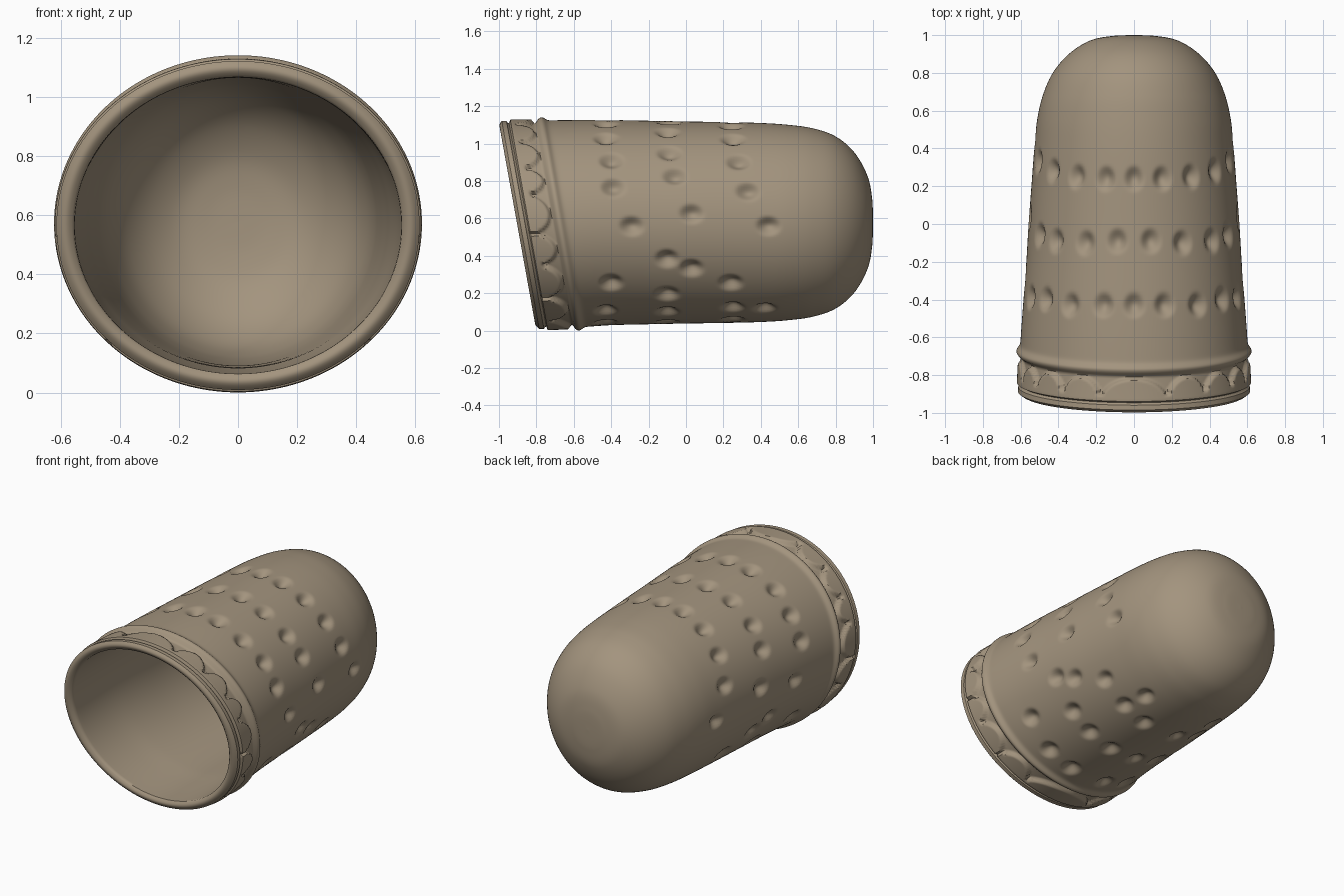
import bpy
from math import sin, cos, pi, radians, sqrt, exp, ceil

cube = bpy.data.objects.get("Cube")
if cube:
    bpy.data.objects.remove(cube, do_unlink=True)

SEG = 288
SLANT = 0.18

clay = bpy.data.materials.new("warm_grey_clay")
clay.use_nodes = True
clay.diffuse_color = (0.367, 0.296, 0.209, 1)
clay.node_tree.nodes["Principled BSDF"].inputs["Base Color"].default_value = clay.diffuse_color

# Outline from open end to closed tip: position along the axis, half width, half height
OUTLINE = [(-.885, .614, .556), (-.65, .603, .552), (-.4, .585, .548), (-.2, .57, .544),
           (0, .558, .54), (.2, .543, .537), (.4, .528, .532), (.55, .513, .522),
           (.68, .483, .503), (.8, .43, .46), (.9, .345, .375), (.97, .235, .25),
           (.995, .12, .13), (1, .004, .004)]

# Dimples on one half: angle from the top in degrees, position along the axis
DIMPLES = [(0, .24), (16, .24), (34, .25), (53, .28), (72, .33), (92, .44), (127, .24),
           (148, .25), (150, .42), (166, .25),
           (9, -.09), (27, -.1), (47, -.09), (63, -.06), (85, .03), (111, -.1), (117, .03),
           (135, -.1), (152, -.1), (170, -.1),
           (0, -.43), (16, -.43), (35, -.43), (53, -.4), (70, -.39), (92, -.29),
           (126, -.4), (149, -.43), (167, -.43)]

# Angles where neighbouring scallops of the border meet
SCALLOPS = [-17, 17, 38, 57, 73, 95, 113, 135, 157, 203]


def smooth(t):
    t = min(1, max(0, t))
    return t * t * (3 - 2 * t)


def spline(points, step):
    """Catmull-Rom curve through the points, sampled by length."""
    out = []
    for i in range(len(points) - 1):
        a, b = points[max(i - 1, 0)], points[i]
        c, d = points[i + 1], points[min(i + 2, len(points) - 1)]
        n = max(2, ceil(sqrt(sum((q - p) ** 2 for p, q in zip(b, c))) / step))
        for k in range(n):
            t = k / n
            out.append([q + t / 2 * (r - p + t * (2 * p - 5 * q + 4 * r - s
                        + t * (3 * q - p - 3 * r + s))) for p, q, r, s in zip(a, b, c, d)])
    return out + [list(points[-1])]


def relief(s, y, angle):
    """Height of the border, bead and dimples at a place on the wall."""
    deg = abs(angle) * 180 / pi
    h = 0.018 * exp(-((s + .672) / .022) ** 2)
    if s < -.62:
        # recessed band behind the lip, with raised scallops
        h -= .016 * smooth((s + .86) / .012) * smooth((-.69 - s) / .02)
        for a, b in zip(SCALLOPS, SCALLOPS[1:]):
            if a <= deg < b:
                u = (2 * deg - a - b) / (b - a)
                edge = -.835 + .125 * sqrt(max(0, 1 - u * u))
                h += .024 * smooth((edge - s) / .02) * smooth((s + .85) / .012)
        return h
    for a, pos in DIMPLES:
        dy = (y - pos) / .075
        if abs(dy) < 1:
            d = dy * dy + ((deg - a) * pi / 180 * .55 / .06) ** 2
            if d < 1:
                h -= .036 * (1 - d) ** 2
    return h


def loft(name, rings, relief_fn=None):
    """Skin of elliptical rings about the y axis, closed at the last ring."""
    verts, faces = [], []
    for s, rx, rz in rings:
        lean = SLANT * smooth((-.3 - s) / .35)
        mid = .565 + .013 * smooth((s + .9) / .5)
        for i in range(SEG):
            a = 2 * pi * i / SEG
            a = a - 2 * pi if a > pi else a
            y = s - lean * rz * cos(a)
            h = relief_fn(s, y, a) if relief_fn else 0
            verts.append(((rx + h) * sin(a), y, mid + (rz + h) * cos(a)))
    for r in range(len(rings) - 1):
        for i in range(SEG):
            j = (i + 1) % SEG
            faces.append((r * SEG + i, r * SEG + j, (r + 1) * SEG + j, (r + 1) * SEG + i))
    last = (len(rings) - 1) * SEG
    faces.append(tuple(last + i for i in range(SEG)))
    mesh = bpy.data.meshes.new(name)
    mesh.from_pydata(verts, [], faces)
    mesh.materials.append(clay)
    obj = bpy.data.objects.new(name, mesh)
    bpy.context.collection.objects.link(obj)
    bpy.ops.object.select_all(action='DESELECT')
    obj.select_set(True)
    bpy.context.view_layer.objects.active = obj
    bpy.ops.object.mode_set(mode='EDIT')
    bpy.ops.mesh.select_all(action='SELECT')
    bpy.ops.mesh.normals_make_consistent(inside=False)
    if not relief_fn:
        bpy.ops.mesh.flip_normals()
    bpy.ops.object.mode_set(mode='OBJECT')
    bpy.ops.object.shade_smooth_by_angle(angle=radians(50))
    return obj


# Outer wall: finer rings over the decorated border
fine = spline(OUTLINE[:3], .008)
loft("outer_wall", fine[:-1] + spline(OUTLINE[2:], .014), relief)

# Rounded rim running into the hollow lining
rim = [(-.885 - .017 * sin(pi * k / 8), rx, rz) for k in range(9)
       for rx, rz in [(.614 - .0075 * k, .556 - .0068 * k)]]
hollow = [(-.885 + (s + .885) * .965, rx * .9, rz * .902) for s, rx, rz in spline(OUTLINE, .03)]
loft("rim_and_lining", rim + hollow[1:])
